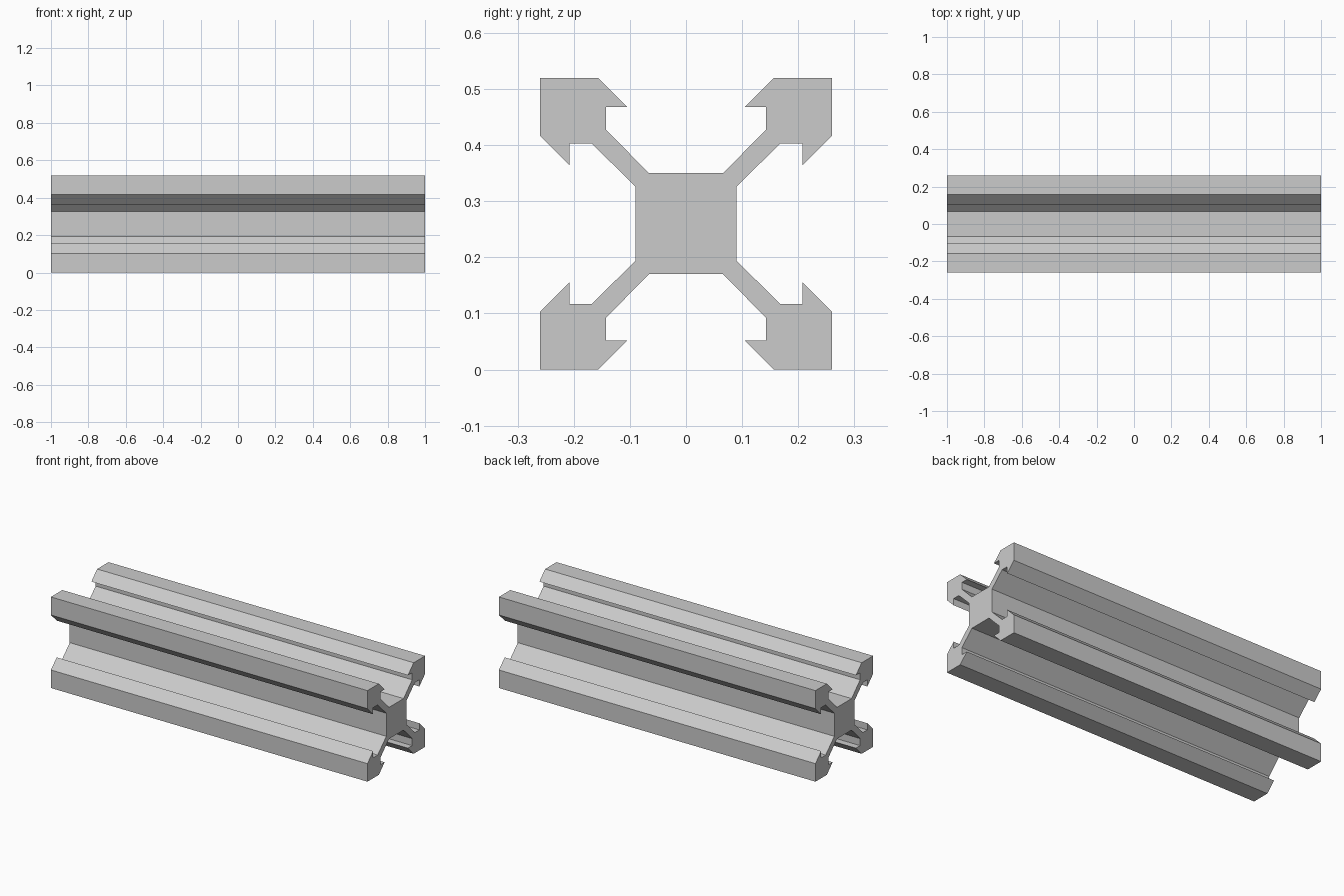
import bpy
import bmesh
from mathutils import Matrix, Vector

LENGTH = 2.0
HALF = 0.26

cube = bpy.data.objects.get("Cube")
if cube:
    bpy.data.objects.remove(cube, do_unlink=True)

# Plain aluminium grey
grey = bpy.data.materials.new("aluminium_grey")
grey.use_nodes = True
colour = (0.6, 0.6, 0.6, 1.0)
grey.diffuse_color = colour
grey.node_tree.nodes["Principled BSDF"].inputs["Base Color"].default_value = colour

# Half of one arm: web, slot shoulder, hooked lip, outer corner
half_arm = [(0.09, 0.066), (0.168, 0.143), (0.208, 0.143),
            (0.208, 0.105), (HALF, 0.157)]
# Mirror the half across the diagonal to complete the arm
arm = half_arm + [(HALF, HALF)] + [(b, a) for a, b in reversed(half_arm)]

# Turn the arm through four quarters to close the cross-section
bm = bmesh.new()
section = []
for quarter in range(4):
    turn = Matrix.Rotation(quarter * 1.5707963, 3, 'X')
    for y, z in arm:
        point = turn @ Vector((-LENGTH / 2, y, z))
        section.append(bm.verts.new(point + Vector((0, 0, HALF))))

# Extrude the section along the rail
end = bm.faces.new(section)
result = bmesh.ops.extrude_face_region(bm, geom=[end], use_keep_orig=True)
moved = [v for v in result["geom"] if isinstance(v, bmesh.types.BMVert)]
bmesh.ops.translate(bm, verts=moved, vec=(LENGTH, 0, 0))
bmesh.ops.recalc_face_normals(bm, faces=bm.faces[:])

mesh = bpy.data.meshes.new("slotted_rail")
bm.to_mesh(mesh)
bm.free()
mesh.materials.append(grey)
rail = bpy.data.objects.new("slotted_rail", mesh)
bpy.context.collection.objects.link(rail)
